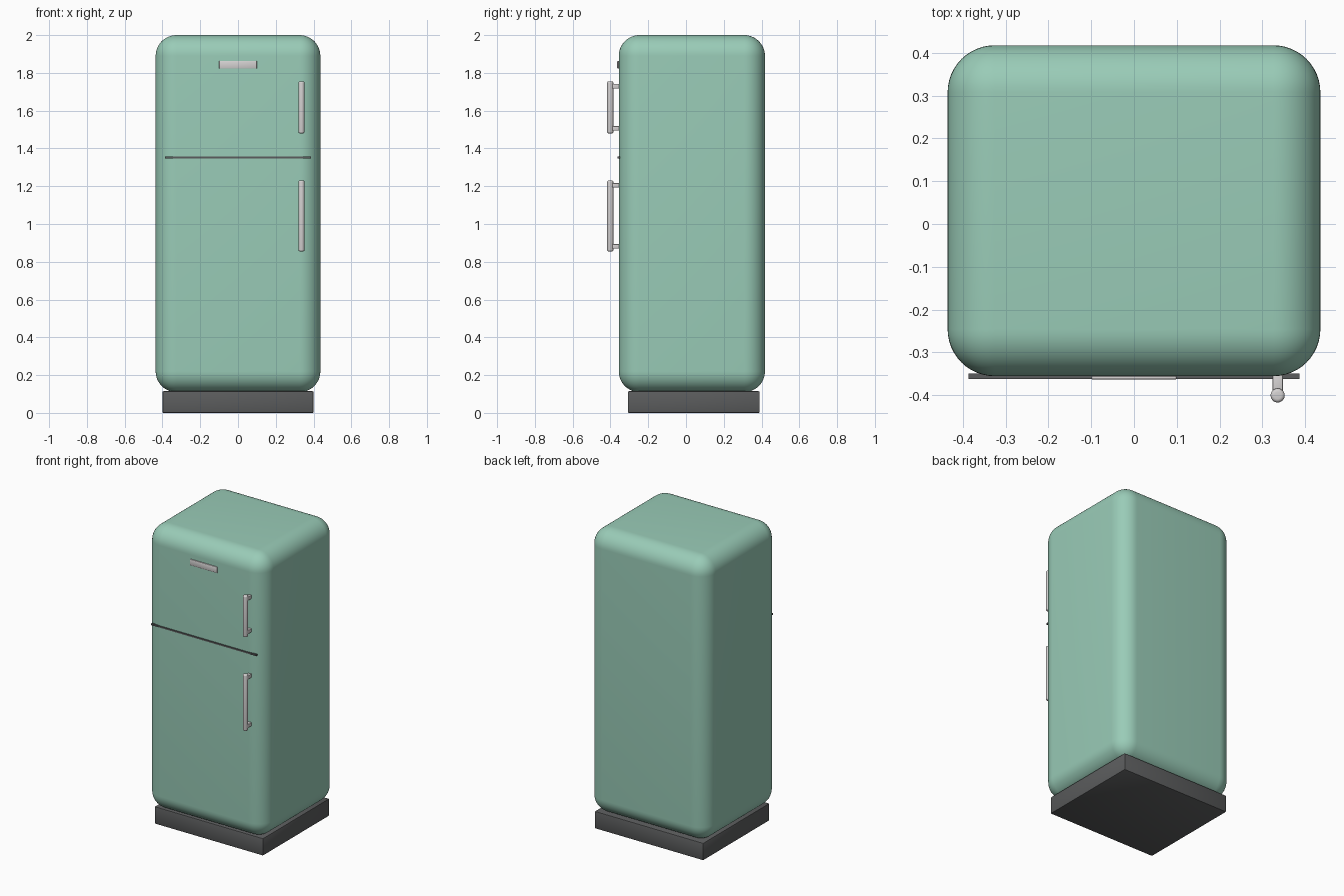
import bpy, bmesh
from mathutils import Matrix, Vector

if "Cube" in bpy.data.objects:
    bpy.data.objects.remove(bpy.data.objects["Cube"])


def material(name, rgb):
    m = bpy.data.materials.new(name)
    m.diffuse_color = (*rgb, 1)
    m.use_nodes = True
    m.node_tree.nodes["Principled BSDF"].inputs["Base Color"].default_value = m.diffuse_color
    return m


GREEN = material("mint green", (0.32, 0.60, 0.475))
DARK = material("dark grey", (0.105, 0.108, 0.11))
METAL = material("pale metal", (0.66, 0.64, 0.64))


def finish(bm, name, mat, bevel, segments):
    if bevel:
        edges = [e for e in bm.edges if e.calc_face_angle(0) > 1.0]
        bmesh.ops.bevel(bm, geom=edges, offset=bevel, segments=segments,
                        profile=0.5, affect='EDGES', clamp_overlap=True)
    me = bpy.data.meshes.new(name)
    bm.to_mesh(me)
    bm.free()
    me.materials.append(mat)
    ob = bpy.data.objects.new(name, me)
    bpy.context.collection.objects.link(ob)
    bpy.ops.object.select_all(action='DESELECT')
    ob.select_set(True)
    bpy.context.view_layer.objects.active = ob
    bpy.ops.object.shade_smooth_by_angle(angle=0.6)
    return ob


def box(name, lo, hi, mat, bevel=0, segments=3):
    lo, hi = Vector(lo), Vector(hi)
    bm = bmesh.new()
    bmesh.ops.create_cube(bm, size=1, matrix=Matrix.Translation((lo + hi) / 2)
                          @ Matrix.Diagonal((*(hi - lo), 1)))
    return finish(bm, name, mat, bevel, segments)


# Rounded cabinet on a plinth
box("cabinet", (-0.436, -0.356, 0.11), (0.436, 0.418, 2.0), GREEN, 0.11, 12)
box("plinth", (-0.40, -0.308, 0), (0.40, 0.39, 0.115), DARK, 0.006, 2)

# Line between the two doors, and the blank trim plate
box("door_gap", (-0.387, -0.362, 1.347), (0.387, -0.350, 1.357), DARK)
box("trim_plate", (-0.10, -0.364, 1.822), (0.10, -0.355, 1.864), METAL, 0.004, 2)

# Bar handles, each on two mounts
X, Y, R = 0.336, -0.401, 0.0165
for name, z0, z1 in (("freezer", 1.48, 1.755), ("fridge", 0.855, 1.23)):
    bm = bmesh.new()
    bmesh.ops.create_cone(bm, cap_ends=True, segments=24, radius1=R, radius2=R,
                          depth=z1 - z0,
                          matrix=Matrix.Translation((X, Y, (z0 + z1) / 2)))
    finish(bm, name + "_handle", METAL, 0.008, 4)
    for label, z in (("lower", z0 + 0.026), ("upper", z1 - 0.026)):
        box(f"{name}_handle_{label}_mount", (X - 0.012, Y, z - 0.012),
            (X + 0.012, -0.35, z + 0.012), METAL, 0.002, 2)
